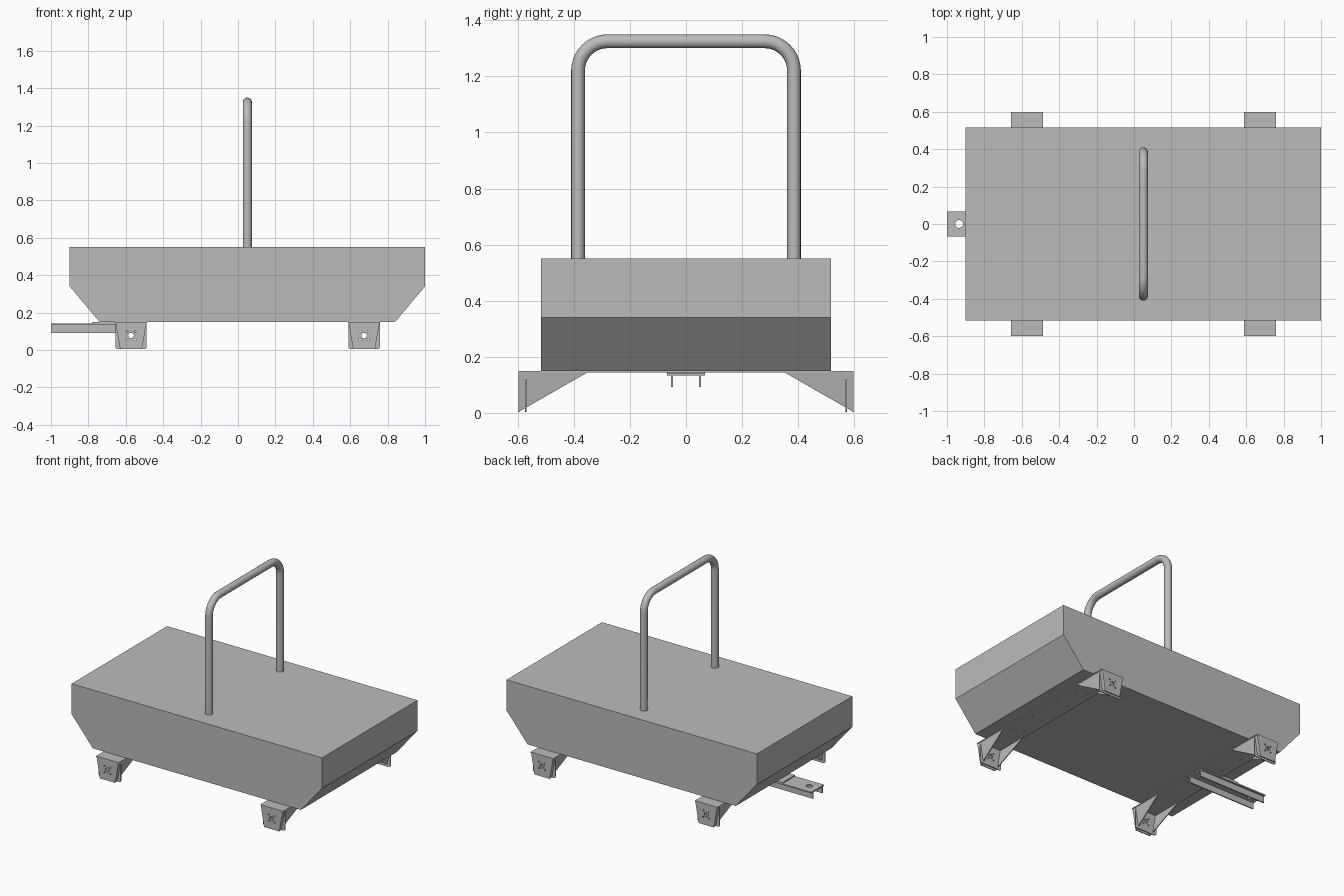
import bpy, bmesh, math
from mathutils import Matrix, Vector

if "Cube" in bpy.data.objects:
    bpy.data.objects.remove(bpy.data.objects["Cube"])

grey = bpy.data.materials.new("plain grey")
grey.diffuse_color = (0.5, 0.5, 0.5, 1)
grey.use_nodes = True
grey.node_tree.nodes["Principled BSDF"].inputs["Base Color"].default_value = grey.diffuse_color


def finish(name, mesh):
    mesh.materials.clear()
    mesh.materials.append(grey)
    ob = bpy.data.objects.new(name, mesh)
    bpy.context.collection.objects.link(ob)
    return ob


def prism(name, ring_a, ring_b):
    """Solid between two matching rings of points."""
    bm = bmesh.new()
    a = [bm.verts.new(p) for p in ring_a]
    b = [bm.verts.new(p) for p in ring_b]
    n = len(a)
    bm.faces.new(a)
    bm.faces.new(b[::-1])
    for i in range(n):
        bm.faces.new((a[i], b[i], b[(i + 1) % n], a[(i + 1) % n]))
    bmesh.ops.recalc_face_normals(bm, faces=bm.faces)
    mesh = bpy.data.meshes.new(name)
    bm.to_mesh(mesh)
    bm.free()
    return finish(name, mesh)


def box(name, x0, x1, y0, y1, z0, z1):
    ring = [(x0, y0), (x1, y0), (x1, y1), (x0, y1)]
    return prism(name, [(x, y, z0) for x, y in ring], [(x, y, z1) for x, y in ring])


def plate(name, outline, holes, thickness, matrix):
    """Flat sheet with round holes; holes are (u, v, radius)."""
    cu = bpy.data.curves.new(name, 'CURVE')
    cu.dimensions = '2D'
    cu.fill_mode = 'BOTH'
    cu.extrude = thickness / 2
    loops = [outline]
    for u, v, r in holes:
        loops.append([(u + r * math.cos(i * math.pi / 8), v + r * math.sin(i * math.pi / 8))
                      for i in range(16)])
    for pts in loops:
        sp = cu.splines.new('POLY')
        sp.points.add(len(pts) - 1)
        for p, (u, v) in zip(sp.points, pts):
            p.co = (u, v, 0, 1)
        sp.use_cyclic_u = True
    tmp = bpy.data.objects.new(name + "_tmp", cu)
    bpy.context.collection.objects.link(tmp)
    dg = bpy.context.evaluated_depsgraph_get()
    mesh = bpy.data.meshes.new_from_object(tmp.evaluated_get(dg))
    bpy.data.objects.remove(tmp)
    mesh.transform(matrix)
    bm = bmesh.new()
    bm.from_mesh(mesh)
    bmesh.ops.remove_doubles(bm, verts=bm.verts, dist=1e-5)
    bmesh.ops.recalc_face_normals(bm, faces=bm.faces)
    bm.to_mesh(mesh)
    bm.free()
    mesh.shade_flat()
    return finish(name, mesh)


def rect(x0, x1, y0, y1):
    return [(x0, y0), (x1, y0), (x1, y1), (x0, y1)]


# Body: side profile with bevelled lower ends
profile = [(-0.9, 0.55), (-0.9, 0.34), (-0.74, 0.15), (0.84, 0.15), (1.0, 0.34), (1.0, 0.55)]
prism("body", [(x, -0.517, z) for x, z in profile], [(x, 0.517, z) for x, z in profile])

# Hoop handle: tube swept along a rounded arch
HX, HY, TOP, BEND, R = 0.05, 0.385, 1.325, 0.105, 0.0245
path = [(-HY, 0.545)]
for side in (-1, 1):
    for i in range(11):
        t = math.radians(9 * i if side < 0 else 90 - 9 * i)
        path.append((side * (HY - BEND + BEND * math.cos(t)), TOP - BEND + BEND * math.sin(t)))
path.append((HY, 0.545))
cu = bpy.data.curves.new("hoop", 'CURVE')
cu.dimensions = '3D'
cu.bevel_depth = R
cu.bevel_resolution = 6
cu.use_fill_caps = True
sp = cu.splines.new('POLY')
sp.points.add(len(path) - 1)
for p, (y, z) in zip(sp.points, path):
    p.co = (HX, y, z, 1)
tmp = bpy.data.objects.new("hoop_tmp", cu)
bpy.context.collection.objects.link(tmp)
mesh = bpy.data.meshes.new_from_object(tmp.evaluated_get(bpy.context.evaluated_depsgraph_get()))
bpy.data.objects.remove(tmp)
hoop = finish("hoop_handle", mesh)
bpy.context.view_layer.objects.active = hoop
hoop.select_set(True)
bpy.ops.object.shade_smooth_by_angle(angle=math.radians(40))

# Wheel brackets: cross strip, hub plates and gussets at each end
T = 0.006
upright = Matrix.Rotation(math.radians(90), 4, 'X')
hub_holes = [(0, 0.077, 0.015)] + [(a * 0.022, 0.077 + b * 0.022, 0.005)
                                   for a in (-1, 1) for b in (-1, 1)]
outer = [(-0.083, 0.147), (-0.058, 0.004), (0.058, 0.004), (0.083, 0.147)]
inner = [(-0.084, 0.147), (-0.084, 0.016), (-0.081, 0.008), (-0.073, 0.004),
         (0.073, 0.004), (0.081, 0.008), (0.084, 0.016), (0.084, 0.147)]
for label, cx in (("front", -0.572), ("rear", 0.674)):
    bolts = [(a * 0.04, b, 0.006) for a in (-1, 1) for b in (-0.3, -0.12, 0.12, 0.3)]
    plate(label + "_cross_strip", rect(-0.086, 0.086, -0.598, 0.598), bolts, T,
          Matrix.Translation((cx, 0, 0.147)))
    for s in (-1, 1):
        end = label + ("_left" if s < 0 else "_right")
        plate(end + "_outer_hub_plate", outer, hub_holes, T,
              Matrix.Translation((cx, s * 0.595, 0)) @ upright)
        plate(end + "_inner_hub_plate", inner, hub_holes, T,
              Matrix.Translation((cx, s * 0.571, 0)) @ upright)
        for g in (-1, 1):
            tri = [(0.083, 0.35, 0.145), (0.083, 0.596, 0.145), (0.058, 0.596, 0.004)]
            prism(end + "_gusset", [(cx + g * x, s * y, z) for x, y, z in tri],
                  [(cx + g * (x - T), s * y, z) for x, y, z in tri])

# Tow bar: channel with a pin hole and a spacer under the body
plate("tow_bar_top", rect(-1.0, -0.49, -0.068, 0.068), [(-0.935, 0, 0.021)], 0.008,
      Matrix.Translation((0, 0, 0.138)))
for s in (-1, 1):
    y = s * 0.05
    box("tow_bar_web", -1.0, -0.49, y - 0.004, y + 0.004, 0.092, 0.136)
box("tow_bar_spacer", -0.78, -0.65, -0.068, 0.068, 0.14, 0.15)
